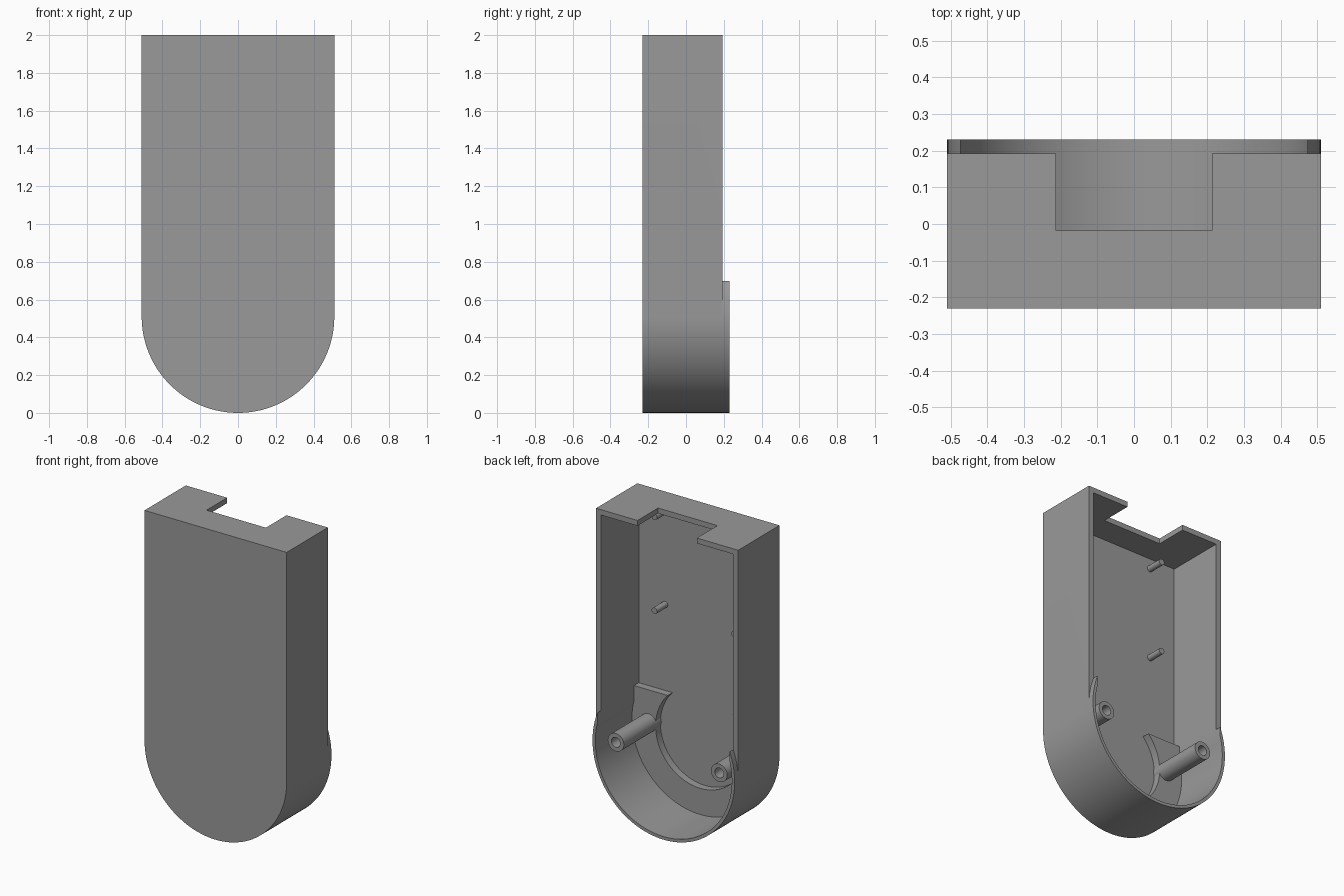
import bpy, bmesh, math

if "Cube" in bpy.data.objects:
    bpy.data.objects.remove(bpy.data.objects["Cube"])

R = 0.51          # outer half width and radius of the rounded end
CZ = 0.51         # height of the round end's centre
FRONT, RIM, LIP = -0.23, 0.193, 0.23
FLOOR, LEDGE = -0.194, -0.145
IN_X, IN_R, IN_TOP = 0.474, 0.49, 1.965
LEDGE_TOP, LEDGE_R = 0.73, 0.32

grey = bpy.data.materials.new("plain_grey")
grey.diffuse_color = (0.32, 0.32, 0.32, 1)
grey.use_nodes = True
grey.node_tree.nodes["Principled BSDF"].inputs["Base Color"].default_value = grey.diffuse_color


def arc(r, a0, a1, n=64):
    return [(r * math.cos(a0 + (a1 - a0) * i / n),
             CZ + r * math.sin(a0 + (a1 - a0) * i / n)) for i in range(n + 1)]


def make(name, bm):
    bmesh.ops.recalc_face_normals(bm, faces=bm.faces)
    me = bpy.data.meshes.new(name)
    bm.to_mesh(me)
    bm.free()
    me.materials.append(grey)
    ob = bpy.data.objects.new(name, me)
    bpy.context.collection.objects.link(ob)
    return ob


def prism(name, pts, y0, y1):
    """Extrude an x-z outline along y."""
    bm = bmesh.new()
    face = bm.faces.new([bm.verts.new((x, y0, z)) for x, z in pts])
    new = bmesh.ops.extrude_face_region(bm, geom=[face])["geom"]
    bmesh.ops.translate(bm, vec=(0, y1 - y0, 0),
                        verts=[v for v in new if isinstance(v, bmesh.types.BMVert)])
    return make(name, bm)


def turned(name, x, z, profile, n=32):
    """Turn (radius, y) points around a y-directed axis and cap both ends."""
    bm = bmesh.new()
    rings = [[bm.verts.new((x + r * math.cos(2 * math.pi * i / n), y,
                            z + r * math.sin(2 * math.pi * i / n)))
              for i in range(n)] for r, y in profile]
    for a, b in zip(rings, rings[1:]):
        for i in range(n):
            j = (i + 1) % n
            bm.faces.new((a[i], a[j], b[j], b[i]))
    bm.faces.new(rings[0])
    bm.faces.new(rings[-1])
    return make(name, bm)


def smooth(ob):
    bpy.ops.object.select_all(action='DESELECT')
    ob.select_set(True)
    bpy.context.view_layer.objects.active = ob
    bpy.ops.object.shade_smooth_by_angle(angle=math.radians(30))


def cut(ob, cutter):
    mod = ob.modifiers.new("cut", 'BOOLEAN')
    mod.operation, mod.solver, mod.object = 'DIFFERENCE', 'EXACT', cutter
    bpy.context.view_layer.objects.active = ob
    bpy.ops.object.modifier_apply(modifier=mod.name)
    bpy.data.objects.remove(cutter)


# Housing blank: straight top, round bottom
housing = prism("housing", [(R, 2), (-R, 2)] + arc(R, -math.pi, 0), FRONT, LIP)

# Lower the rim everywhere outside the round lip
cut(housing, prism("rim_cutter", arc(R, 0, math.pi) +
                   [(-0.7, CZ), (-0.7, 2.2), (0.7, 2.2), (0.7, CZ)], RIM, 0.4))

# Main pocket with its wider round lower end
a = math.acos(IN_X / IN_R)
cut(housing, prism("pocket_cutter", [(IN_X, IN_TOP), (-IN_X, IN_TOP)] +
                   arc(IN_R, -math.pi - a, a), LEDGE, 0.5))

# Deeper floor, leaving a C-shaped ledge at the bottom
b = math.asin((LEDGE_TOP - CZ) / LEDGE_R)
cut(housing, prism("floor_cutter",
                   [(IN_X, LEDGE_TOP), (IN_X, IN_TOP), (-IN_X, IN_TOP), (-IN_X, LEDGE_TOP)] +
                   arc(LEDGE_R, -math.pi - b, b), FLOOR, LEDGE + 0.03))

# Notch through the top wall
cut(housing, prism("notch_cutter", [(-0.213, 1.9), (0.213, 1.9), (0.213, 2.2), (-0.213, 2.2)],
                   -0.018, 0.5))
smooth(housing)

# Screw bosses and locating pins on both sides
for side, s in (("right", 1), ("left", -1)):
    smooth(turned(f"screw_boss_{side}", s * 0.371, 0.517,
                  [(0.058, -0.2), (0.058, 0.19), (0.032, 0.19), (0.032, -0.14)]))
    for level, z in (("lower", 1.288), ("upper", 1.897)):
        smooth(turned(f"{level}_pin_{side}", s * 0.286, z, [(0.02, -0.2), (0.02, -0.085)], 24))
